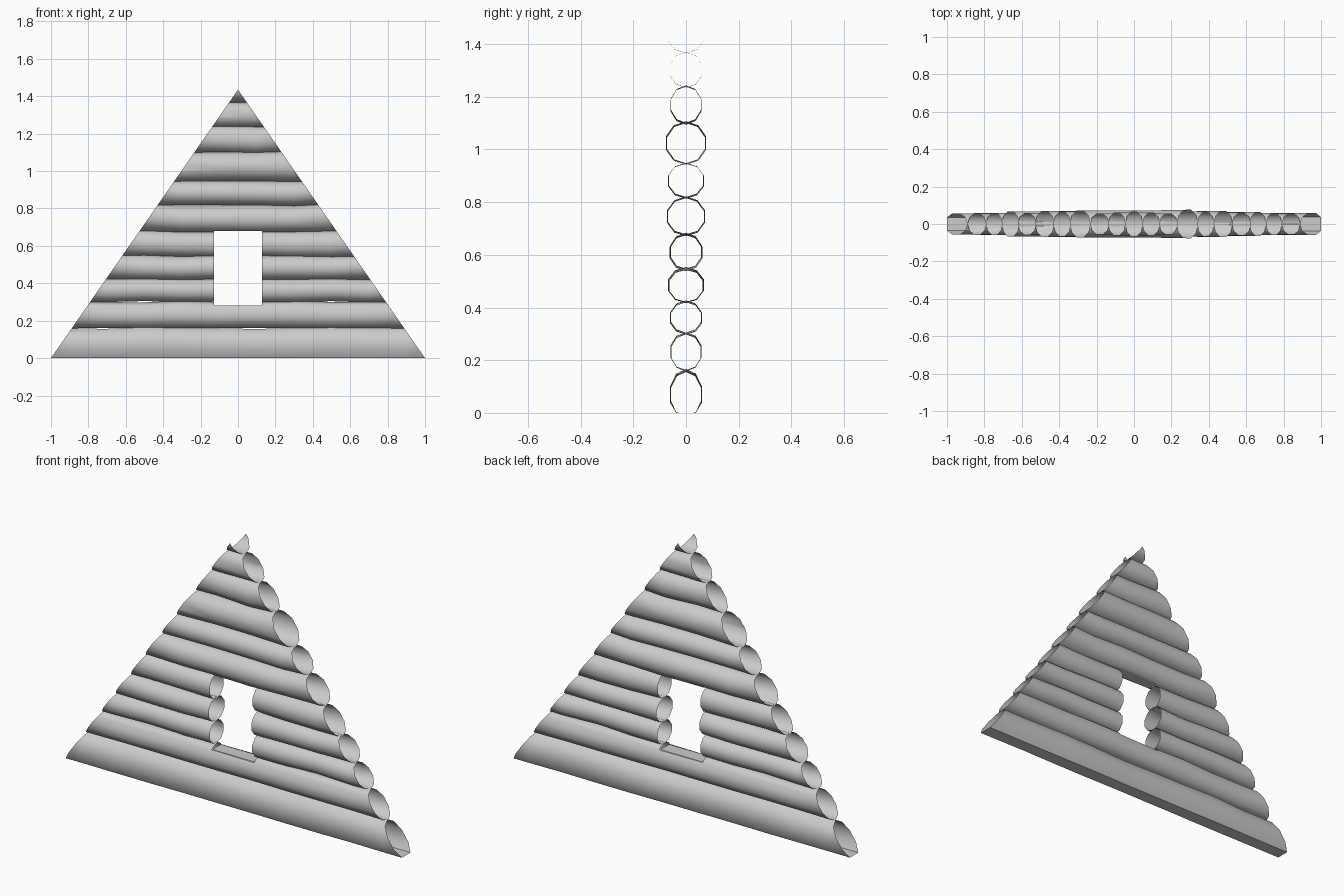
import bpy, bmesh, math, random
from mathutils import Vector

random.seed(4)
cube = bpy.data.objects.get("Cube")
if cube:
    bpy.data.objects.remove(cube)

APEX = 1.435               # height of the gable
SIDES = 10                 # sides of each hollow log
WIN_X, WIN_LOW, WIN_HIGH = 0.127, 0.28, 0.68

mat = bpy.data.materials.new("grey_wood")
mat.use_nodes = True
grey = (0.6, 0.6, 0.6, 1)
mat.diffuse_color = grey
mat.node_tree.nodes["Principled BSDF"].inputs["Base Color"].default_value = grey


def cut(bm, point, normal, clear=False):
    geom = bm.verts[:] + bm.edges[:] + bm.faces[:]
    bmesh.ops.bisect_plane(bm, geom=geom, dist=1e-5, plane_co=point,
                           plane_no=normal, clear_outer=clear)


def finish(bm, name):
    mesh = bpy.data.meshes.new(name)
    bm.to_mesh(mesh)
    bm.free()
    mesh.materials.append(mat)
    obj = bpy.data.objects.new(name, mesh)
    bpy.context.collection.objects.link(obj)
    bpy.ops.object.select_all(action='DESELECT')
    obj.select_set(True)
    bpy.context.view_layer.objects.active = obj
    bpy.ops.object.shade_smooth_by_angle(angle=math.radians(50))


def log(name, low, high, depth, window):
    """Open, slightly uneven tube trimmed to the gable slopes and window."""
    bm = bmesh.new()
    mid, rad = (low + high) / 2, (high - low) / 2
    rings = []
    for i in range(12):
        x = -1.1 + 2.2 * i / 11
        dz, grow = random.uniform(-.004, .004), random.uniform(.97, 1.05)
        ring = []
        for k in range(SIDES):
            a = math.tau * k / SIDES
            z = mid + dz + rad * grow * math.cos(a)
            ring.append(bm.verts.new((x, depth * grow * math.sin(a), max(z, 0))))
        rings.append(ring)
    for r, s in zip(rings, rings[1:]):
        for k in range(SIDES):
            n = (k + 1) % SIDES
            bm.faces.new((r[k], r[n], s[n], s[k]))
    # Sloping ends
    for side in (-1, 1):
        cut(bm, (side, 0, 0), (side * APEX, 0, 1), True)
    # Window opening
    if window:
        for side in (-1, 1):
            cut(bm, (side * WIN_X, 0, 0), (1, 0, 0))
        for z in (WIN_LOW, WIN_HIGH):
            cut(bm, (0, 0, z), (0, 0, 1))
        gone = []
        for f in bm.faces:
            c = f.calc_center_median()
            if abs(c.x) < WIN_X and WIN_LOW < c.z < WIN_HIGH:
                gone.append(f)
        bmesh.ops.delete(bm, geom=gone, context='FACES')
    bmesh.ops.recalc_face_normals(bm, faces=bm.faces[:])
    # Keep the shell facing away from the log's axis
    bm.faces.ensure_lookup_table()
    f = max(bm.faces, key=lambda g: abs(g.calc_center_median().y))
    if f.normal.y * f.calc_center_median().y < 0:
        bmesh.ops.reverse_faces(bm, faces=bm.faces[:])
    finish(bm, name)


def plate(name, z, half, up):
    bm = bmesh.new()
    corners = [(-1, -1), (1, -1), (1, 1), (-1, 1)]
    verts = [bm.verts.new((x * WIN_X, y * half, z)) for x, y in corners]
    bm.faces.new(verts if up else verts[::-1])
    finish(bm, name)


# Stacked logs: bottom, top, half depth
logs = [
    (-.02, .16, .061), (.16, .30, .06), (.30, .424, .062), (.42, .548, .068),
    (.543, .68, .062), (.675, .82, .073), (.818, .945, .068),
    (.942, 1.103, .078), (1.10, 1.24, .059), (1.238, 1.367, .062),
    (1.365, 1.50, .07),
]
for i, (low, high, depth) in enumerate(logs):
    log(f"wall_log_{i + 1}", low, high, depth, 1 <= i <= 5)

# Flat trims where the opening meets the logs below and above
plate("window_sill", WIN_LOW, .037, True)
plate("window_head", WIN_HIGH, .033, False)
